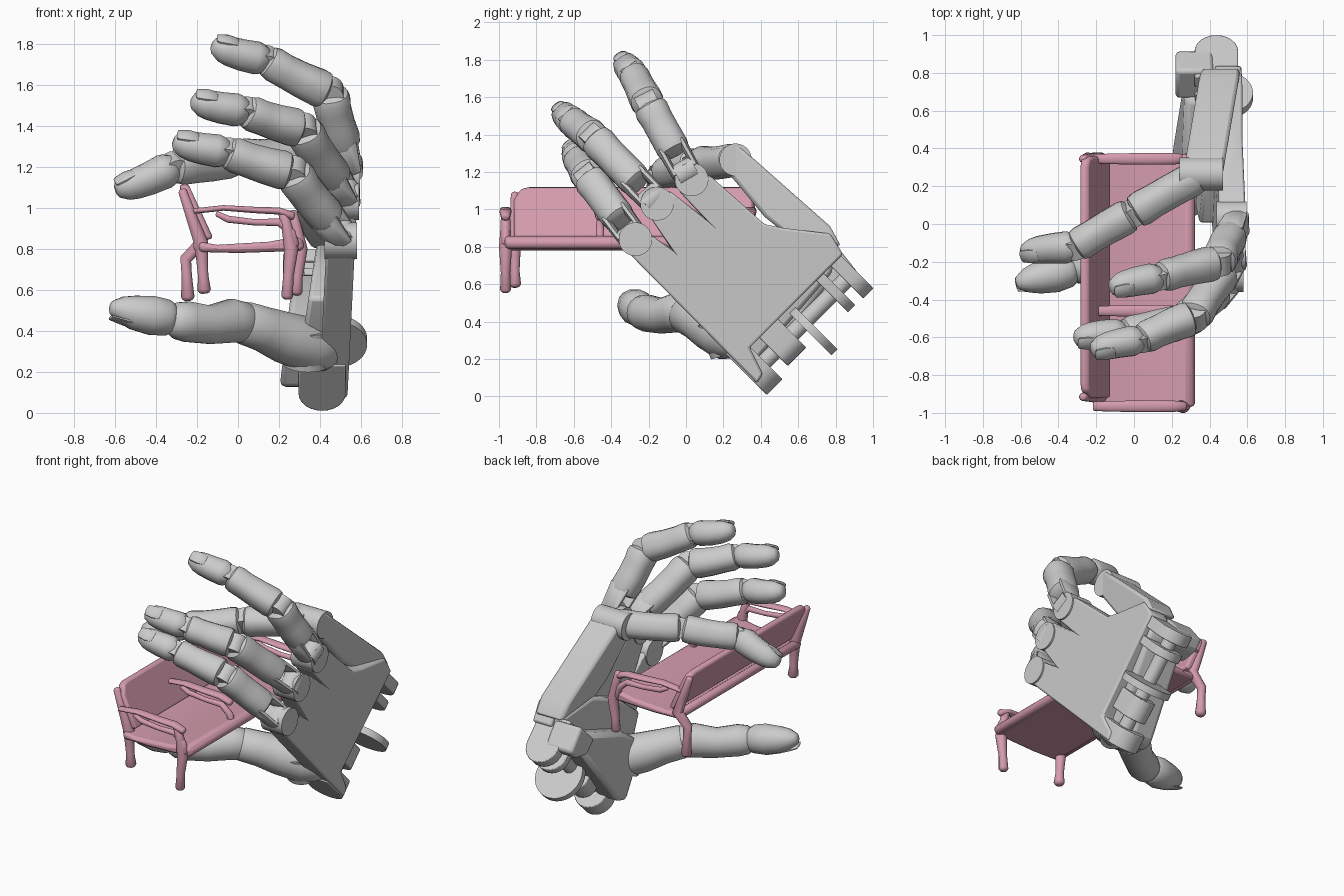
import bpy, bmesh, math
from mathutils import Vector as V

if "Cube" in bpy.data.objects:
    bpy.data.objects.remove(bpy.data.objects["Cube"])

U = V((0, -.7071, .7071))    # wrist to fingers
W = V((0, .7071, .7071))     # across the palm
X = V((1, 0, 0))
PINK = bpy.data.materials.new("bench_pink")
PINK.diffuse_color = (.66, .33, .42, 1)
PINK.use_nodes = True
PINK.node_tree.nodes["Principled BSDF"].inputs["Base Color"].default_value = PINK.diffuse_color


def finish(name, bm, mat=None, bevel=0, angle=35):
    bmesh.ops.recalc_face_normals(bm, faces=bm.faces)
    me = bpy.data.meshes.new(name)
    bm.to_mesh(me)
    bm.free()
    ob = bpy.data.objects.new(name, me)
    bpy.context.collection.objects.link(ob)
    me.shade_smooth()
    me.set_sharp_from_angle(angle=math.radians(angle))
    if mat:
        me.materials.append(mat)
    if bevel:
        m = ob.modifiers.new("bevel", 'BEVEL')
        m.width, m.segments, m.limit_method = bevel, 2, 'ANGLE'
    return ob


def prism(name, pts, ext, mat=None, bevel=0, shear=None):
    bm = bmesh.new()
    f = bm.faces.new([bm.verts.new(p) for p in pts])
    r = bmesh.ops.extrude_face_region(bm, geom=[f])
    bmesh.ops.translate(bm, vec=ext, verts=[g for g in r['geom'] if isinstance(g, bmesh.types.BMVert)])
    if shear:
        for v in bm.verts:
            v.co.x += shear(v.co)
    return finish(name, bm, mat, bevel)


def slab(name, yz, x0, x1, bevel=.015, shear=None):
    return prism(name, [V((x0, y, z)) for y, z in yz], X * (x1 - x0), None, bevel, shear)


def power(c, e):
    return math.copysign(abs(c) ** e, c)


def loft(name, pts, radii, up, sides=14, mat=None, cap=.55, angle=35, sq=1):
    """Tube through pts; each radius is (sideways, up); ends are rounded; sq < 1 squares the section."""
    pts = [V(p) for p in pts]
    rad = [r if isinstance(r, tuple) else (r, r) for r in radii]
    if cap:
        a, b = (pts[0] - pts[1]).normalized(), (pts[-1] - pts[-2]).normalized()
        ra, rb = min(rad[0]) * cap, min(rad[-1]) * cap
        sc = lambda r, k: (r[0] * k, r[1] * k)
        pts = [pts[0] + a * ra, pts[0] + a * ra * .7] + pts + [pts[-1] + b * rb * .7, pts[-1] + b * rb]
        rad = [sc(rad[0], .4), sc(rad[0], .75)] + rad + [sc(rad[-1], .75), sc(rad[-1], .4)]
    bm, rings = bmesh.new(), []
    for i, (p, (rs, ru)) in enumerate(zip(pts, rad)):
        d = (pts[min(i + 1, len(pts) - 1)] - pts[max(i - 1, 0)]).normalized()
        s = d.cross(V(up)).normalized()
        u = s.cross(d)
        rings.append([bm.verts.new(p + s * rs * power(math.cos(t), sq) + u * ru * power(math.sin(t), sq))
                      for t in (2 * math.pi * (k + .5) / sides for k in range(sides))])
    for A, B in zip(rings, rings[1:]):
        for k in range(sides):
            bm.faces.new((A[k], A[(k + 1) % sides], B[(k + 1) % sides], B[k]))
    bm.faces.new(rings[0])
    bm.faces.new(rings[-1])
    return finish(name, bm, mat, 0, angle)


def cyl(name, a, b, r, sides=28):
    d = V(b) - V(a)
    up = X if abs(d.normalized().x) < .8 else V((0, 0, 1))
    return loft(name, [a, b], [r, r], up, sides, cap=0)


def finger(name, pts, r, fork=True, dorsal=None):
    p = [V(q) for q in pts]
    out = V(dorsal) if dorsal else (p[1] - (p[0] + p[3]) / 2).normalized()
    for i, part in enumerate(("proximal", "middle", "tip")):
        a, b = p[i], p[i + 1]
        d = (b - a).normalized()
        side = d.cross(out).normalized()
        up = side.cross(d)
        # knuckle pin in each joint
        cyl(f"{name}_{part}_pin", a - side * r[i] * .6, a + side * r[i] * .6, r[i] * .72, 18)
        s = a + d * (.13 if i == 0 and fork else .03)
        e = b - d * (.01 if i < 2 else .045)
        R, Q = r[i], r[i + 1]
        if i < 2:
            ts, ks = (0, .1, .4, .7, .9, 1), (.93, 1, .98, .97, 1.02, .93)
        else:
            ts, ks = (0, .1, .45, .75, .93, 1), (.92, 1, 1, .98, .9, .78)
        loft(f"{name}_{part}", [s.lerp(e, t) - up * .008 * math.sin(t * 3.1) for t in ts],
             [(R + (Q - R) * t) * k for t, k in zip(ts, ks)], up, 16,
             cap=.2 if i < 2 else .65, angle=34, sq=.84 if i < 2 else .92)
        if i == 0 and fork:
            # two prongs around the knuckle
            for sg in (-1, 1):
                c = side * sg * R * .68
                loft(f"{name}_prong", [a + c, a + c + d * .16], [(.02, .06), (.024, .075)], up, 8)
        if i == 2:
            n = up * Q * .80
            loft(f"{name}_nail", [e + n - d * .075, e + n * .98 - d * .03, e + n * .84 + d * .02],
                 [(Q * .5, .012), (Q * .6, .014), (Q * .5, .012)], up, 10)


lean = lambda c: .05 * (c.z - .6)

# palm plate with finger lobes
slab("palm", [(-.33, .79), (-.24, .90), (-.08, .79), (-.22, 1.0), (-.09, 1.10), (.08, .97), (-.04, 1.1),
              (.04, 1.23), (.14, 1.17), (.42, .92), (.52, .90), (.77, .87), (.84, .76), (.75, .67),
              (.34, .26), (.41, .12), (.38, .07)], .42, .56, .012, lean)
for y, z in ((-.27, .84), (-.155, 1.03), (.03, 1.16)):
    x = .56 + .05 * (z - .6)
    cyl("knuckle_lobe", (x - .15, y, z), (x + .008, y, z), .09)

# little finger metacarpal
mlean = lambda c: .17 * (c.y - .5)
slab("little_metacarpal", [(.18, 1.25), (.21, 1.33), (.28, 1.35), (.34, 1.29), (.77, .91), (.83, .80),
                           (.52, .88), (.42, .96)], .30, .51, .02, mlean)
cyl("little_knuckle", (.24, .265, 1.265), (.47, .265, 1.265), .087)

# thumb mount and heel of the hand
slab("palm_heel", [(.0, .56), (.13, .36), (.34, .15), (.78, .66), (.80, .80), (.45, .82), (.2, .72)], .32, .48, .02,
     lambda c: .15 * (c.z - .4))
slab("thumb_mount", [(.10, .42), (.34, .12), (.42, .14), (.76, .60), (.66, .68), (.3, .56)], .23, .40, .03,
     lambda c: .12 * (c.z - .35))
slab("wrist_side_block", [(.66, .66), (.74, .58), (.86, .60), (.92, .66), (.81, .80)], .22, .42, .02)

# wrist hinge tabs, axle and disc
for v0, v1, r in ((.311, .43, .115), (.50, .64, .085), (.93, .985, .11), (1.04, 1.117, .115)):
    c = X * (.41 + .035 * (v0 - .3)) + U * -.185 + W * v0
    prof = [c + X * r * math.cos(t) - U * r * math.sin(t) for t in (math.pi * k / 12 for k in range(13))]
    prism("wrist_tab", prof + [c - X * r + U * .2, c + X * r + U * .2], W * (v1 - v0), None, .006)
axle = X * .42 - U * .165
cyl("wrist_axle", axle + W * .33, axle + W * 1.1, .045)
disc = X * .47 - U * .235
cyl("wrist_disc", disc + W * .705, disc + W * .75, .16, 40)

# fingers
finger("ring_finger", [(.545, .0, 1.2), (.45, -.2, 1.56), (.14, -.28, 1.72), (-.135, -.34, 1.795)],
       [.09, .092, .08, .07])
finger("middle_finger", [(.53, -.18, 1.06), (.32, -.49, 1.38), (.04, -.61, 1.47), (-.235, -.67, 1.525)],
       [.09, .092, .08, .07])
finger("index_finger", [(.51, -.29, .86), (.27, -.52, 1.17), (-.05, -.58, 1.27), (-.325, -.605, 1.325)],
       [.09, .092, .08, .07])
finger("little_finger", [(.36, .265, 1.265), (.0, .06, 1.245), (-.31, -.12, 1.2), (-.605, -.15, 1.08)],
       [.088, .09, .085, .07], False, (.1, -.5, 1))

# thumb
T = (0, -.2, -1)
loft("thumb_base", [(.43, .25, .31), (.35, .21, .33), (.22, .13, .37), (.12, .06, .41), (.03, 0, .44)],
     [.11, .135, .125, .11, .105], T, 18)
loft("thumb_middle", [(.03, 0, .44), (-.03, -.04, .45), (-.14, -.13, .43), (-.25, -.21, .445), (-.3, -.24, .45)],
     [.1, .108, .095, .1, .09], T, 18)
loft("thumb_tip", [(-.345, -.245, .465), (-.42, -.265, .475), (-.51, -.285, .49), (-.57, -.3, .505), (-.6, -.31, .51)],
     [.09, .098, .085, .065, .045], T, 14)
loft("thumb_nail", [(-.49, -.29, .42), (-.56, -.31, .445), (-.62, -.32, .465)], [(.05, .012), (.055, .012), (.04, .01)], T, 10)
cyl("thumb_pivot", (.33, .24, .24), (.34, .17, .42), .115)


def bench_slab(name, xz, y0, y1, bevel=.018):
    return prism(name, [V((x, y0, z)) for x, z in xz], V((0, y1 - y0, 0)), PINK, bevel)


# bench seat, backrest and rails
bench_slab("bench_seat", [(-.19, .785), (-.19, .835), (-.1, .82), (.15, .835), (.29, .86), (.325, .835), (.29, .79), (.0, .78)], -.97, .36)
prism("bench_backrest", [V((-.165, y, .84)).lerp(V((-.29, y, 1.11)), t) for y, t in
                         ((-.92, .0), (-.92, .75), (-.885, .96), (-.84, 1), (.30, 1), (.345, .94), (.36, .75), (.36, 0))],
      V((.045, 0, .012)), PINK, .015)
loft("bench_front_rail", [(.29, -.95, .82), (.29, .35, .82)], [.033, .033], X, 10, PINK)
loft("bench_back_rail", [(-.19, -.92, .815), (-.19, .35, .815)], [.03, .03], X, 10, PINK)

# bench legs, back posts and end arms
for y, fx, rx, ry, zf, rz in ((-.965, .24, -.165, -.915, .57, .60), (.345, .285, -.245, .345, .59, .565)):
    loft("bench_front_leg", [(fx, y, zf), (fx + .005, y, .66), (fx + .02, y, .8), (fx, y, .9), (fx - .02, y, .975)],
         [.03, .026, .036, .028, .025], (0, 1, 0), 12, PINK, angle=50)
    loft("bench_rear_leg", [(rx, ry, rz), (rx - .005, ry, .67), (rx - .01, ry, .75), (-.18, ry, .83),
                            (-.225, ry, .95), (-.27, ry, 1.08)], [.034, .026, .03, .036, .028, .022], (0, 1, 0), 12, PINK, angle=50)
for y in (-.965, -.46, .345):
    loft("bench_arm", [(-.21, y, .985), (-.07, y, 1.0), (.08, y, .99), (.2, y, .985), (.265, y, .96)],
         [(.026, .014), (.03, .014), (.032, .016), (.032, .018), (.025, .022)], (0, 0, 1), 12, PINK, angle=50)
    loft("bench_arm_brace", [(-.1, y, .97), (-.05, y, .945), (.08, y, .93), (.2, y, .93), (.26, y, .88), (.275, y, .82)],
         [.014, .018, .016, .02, .022, .025], (0, 1, 0), 12, PINK, angle=50)
